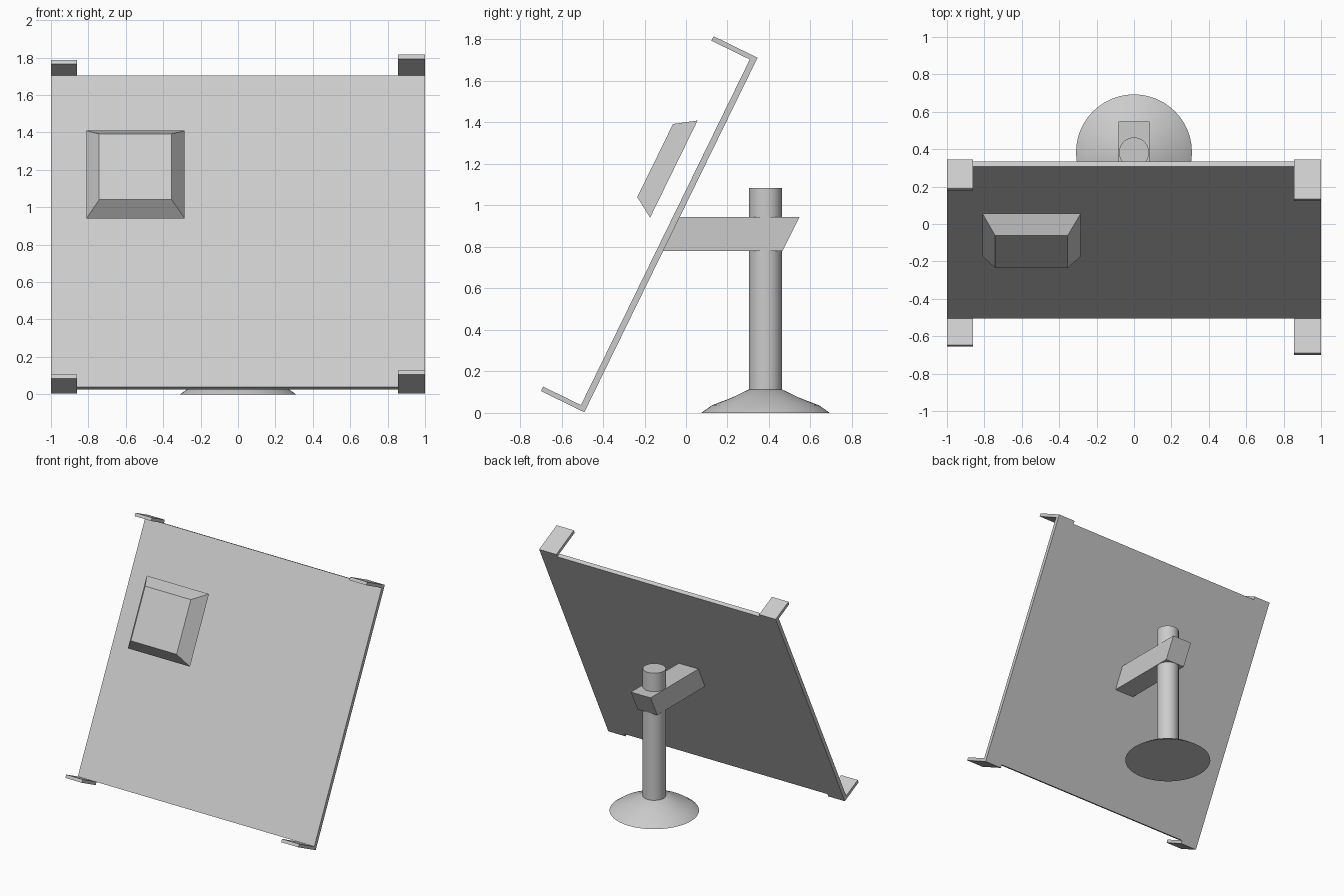
import bpy, bmesh, math
from mathutils import Vector

if "Cube" in bpy.data.objects:
    bpy.data.objects.remove(bpy.data.objects["Cube"])

grey = bpy.data.materials.new("plain grey")
grey.diffuse_color = (0.6, 0.6, 0.6, 1)
grey.use_nodes = True
grey.node_tree.nodes["Principled BSDF"].inputs["Base Color"].default_value = grey.diffuse_color

# Tilted board frame: u runs up the board, n points out of its front
ORIGIN = Vector((0, -0.49, 0.003))
U = Vector((0, 0.439, 0.8985))
N = Vector((0, -0.8985, 0.439))


def on_board(x, u, n):
    return ORIGIN + Vector((x, 0, 0)) + U * u + N * n


def finish(name, bm):
    bmesh.ops.recalc_face_normals(bm, faces=bm.faces)
    mesh = bpy.data.meshes.new(name)
    bm.to_mesh(mesh)
    bm.free()
    mesh.materials.append(grey)
    ob = bpy.data.objects.new(name, mesh)
    bpy.context.collection.objects.link(ob)
    return ob


def loft(name, ring_a, ring_b):
    """Closed solid between two matching rings of points."""
    bm = bmesh.new()
    a = [bm.verts.new(p) for p in ring_a]
    b = [bm.verts.new(p) for p in ring_b]
    bm.faces.new(a)
    bm.faces.new(b)
    k = len(a)
    for i in range(k):
        j = (i + 1) % k
        bm.faces.new((a[i], a[j], b[j], b[i]))
    return finish(name, bm)


def board_rect(x0, x1, u0, u1, n):
    return [on_board(x, u, n) for x, u in ((x0, u0), (x1, u0), (x1, u1), (x0, u1))]


def board_box(name, x0, x1, u0, u1, n0, n1):
    return loft(name, board_rect(x0, x1, u0, u1, n0), board_rect(x0, x1, u0, u1, n1))


def lathe(name, profile, y, sides=48):
    bm = bmesh.new()
    rings = [[bm.verts.new((r * math.cos(t), y + r * math.sin(t), z))
              for t in (2 * math.pi * i / sides for i in range(sides))]
             for r, z in profile]
    for a, b in zip(rings, rings[1:]):
        for i in range(sides):
            j = (i + 1) % sides
            bm.faces.new((a[i], a[j], b[j], b[i]))
    bm.faces.new(rings[0])
    bm.faces.new(rings[-1])
    ob = finish(name, bm)
    bpy.context.view_layer.objects.active = ob
    ob.select_set(True)
    bpy.ops.object.shade_smooth_by_angle(angle=math.radians(35))
    ob.select_set(False)


# Board with four corner tabs folded forward
TOP, THICK, TAB = 1.902, 0.03, 0.024
board_box("board", -1, 1, TAB, TOP - TAB, 0, THICK)
for name, x0, x1, u0, length in (
        ("bottom_left_tab", -1, -0.86, 0, 0.185),
        ("bottom_right_tab", 0.855, 1, 0, 0.233),
        ("top_left_tab", -1, -0.86, TOP - TAB, 0.172),
        ("top_right_tab", 0.855, 1, TOP - TAB, 0.236)):
    board_box(name, x0, x1, u0, u0 + TAB, 0, length)

# Bevelled block hovering in front of the board
loft("front_block",
     board_rect(-0.81, -0.285, 0.982, 1.503, 0.127),
     board_rect(-0.742, -0.355, 1.044, 1.436, 0.226))

# Slanted arm joining the post to the board
arm = ((-0.12, 0.78), (0.465, 0.78), (0.547, 0.944), (-0.04, 0.944))
loft("support_arm", [(-0.083, y, z) for y, z in arm], [(0.083, y, z) for y, z in arm])

# Post and flared foot
lathe("post", [(0.08, 0.09), (0.08, 1.085)], 0.383)
lathe("foot", [(0.31, 0), (0.257, 0.037), (0.165, 0.072), (0.08, 0.113)], 0.383)
